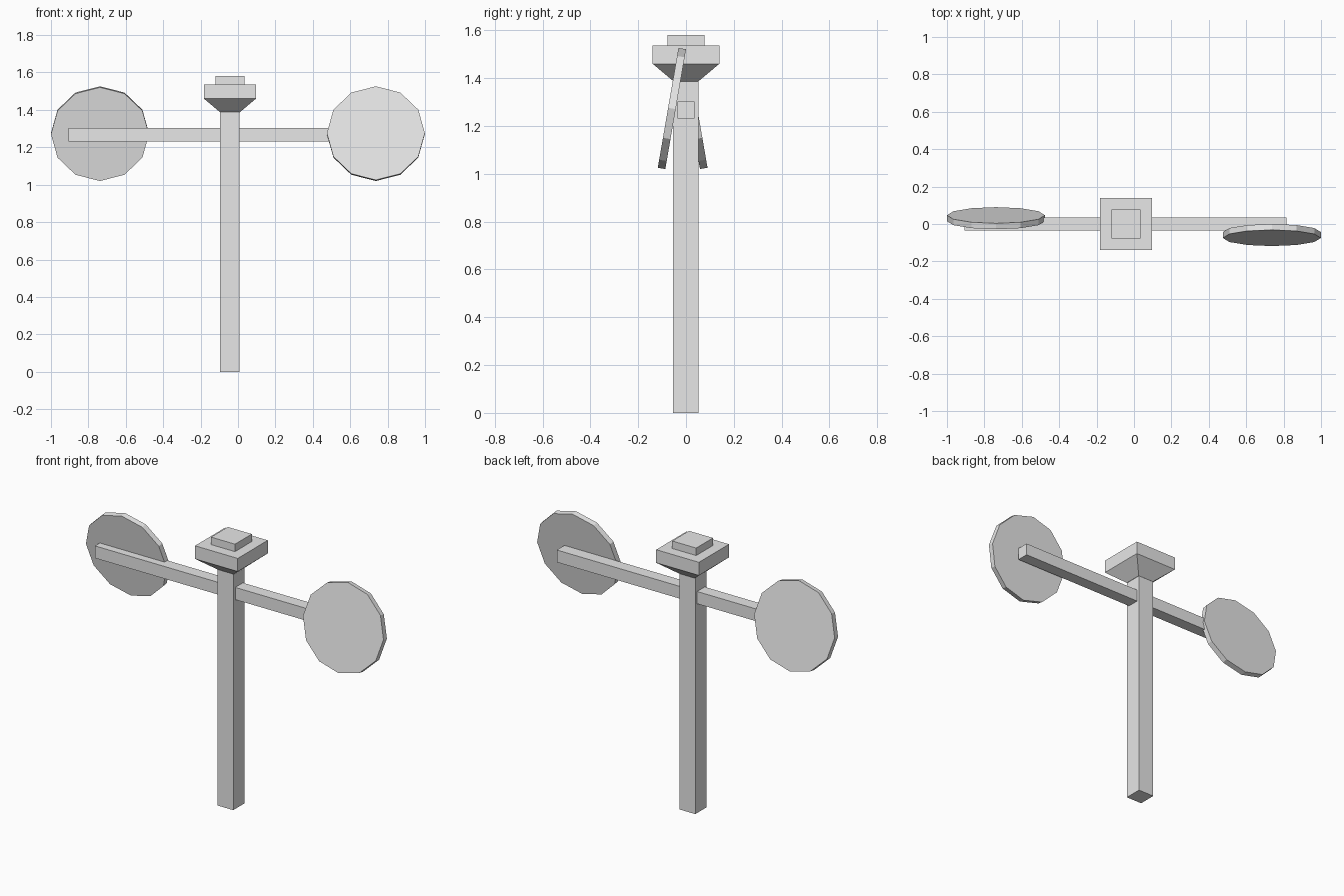
import bpy
import bmesh
from math import radians, pi
from mathutils import Matrix

cube = bpy.data.objects.get("Cube")
if cube:
    bpy.data.objects.remove(cube, do_unlink=True)

grey = bpy.data.materials.new("light_grey")
grey.use_nodes = True
colour = (0.8, 0.8, 0.8, 1)
grey.diffuse_color = colour
grey.node_tree.nodes["Principled BSDF"].inputs["Base Color"].default_value = colour

POST_X = -0.043


def finish(name, bm):
    mesh = bpy.data.meshes.new(name)
    bmesh.ops.recalc_face_normals(bm, faces=bm.faces)
    bm.to_mesh(mesh)
    bm.free()
    mesh.materials.append(grey)
    obj = bpy.data.objects.new(name, mesh)
    bpy.context.collection.objects.link(obj)
    return obj


def box(name, size, centre, base=1.0):
    """Box whose bottom face may be narrowed by the factor base."""
    bm = bmesh.new()
    bmesh.ops.create_cube(bm, size=1)
    for v in bm.verts:
        k = base if v.co.z < 0 else 1
        v.co.x *= size[0] * k
        v.co.y *= size[1] * k
        v.co.z *= size[2]
    bmesh.ops.translate(bm, verts=bm.verts, vec=centre)
    return finish(name, bm)


def paddle(name, centre, tilt):
    """Thin twelve-sided disc standing upright, leaning by tilt degrees."""
    bm = bmesh.new()
    bmesh.ops.create_cone(bm, cap_ends=True, segments=12,
                          radius1=0.262, radius2=0.262, depth=0.032)
    turn = Matrix.Rotation(pi / 2 + radians(tilt), 4, 'X')
    squash = Matrix.Diagonal((1, 0.97, 1, 1))
    bmesh.ops.transform(bm, verts=bm.verts,
                        matrix=Matrix.Translation(centre) @ turn @ squash)
    return finish(name, bm)


# Post and cross arm
box("post", (0.104, 0.106, 1.39), (POST_X - 0.002, -0.001, 0.695))
box("cross_arm", (1.722, 0.071, 0.072), (-0.045, 0, 1.267))

# Flared head with a stepped cap
box("head_flare", (0.278, 0.279, 0.073), (POST_X, 0, 1.4235), base=0.375)
box("head_plate", (0.278, 0.279, 0.077), (POST_X, 0, 1.4985))
box("head_cap", (0.156, 0.156, 0.045), (POST_X, 0, 1.5585))

# Discs on opposite sides of the arm, leaning opposite ways
paddle("left_disc", (0.737, -0.059, 1.273), -9.8)
paddle("right_disc", (-0.738, 0.031, 1.273), 9.8)
